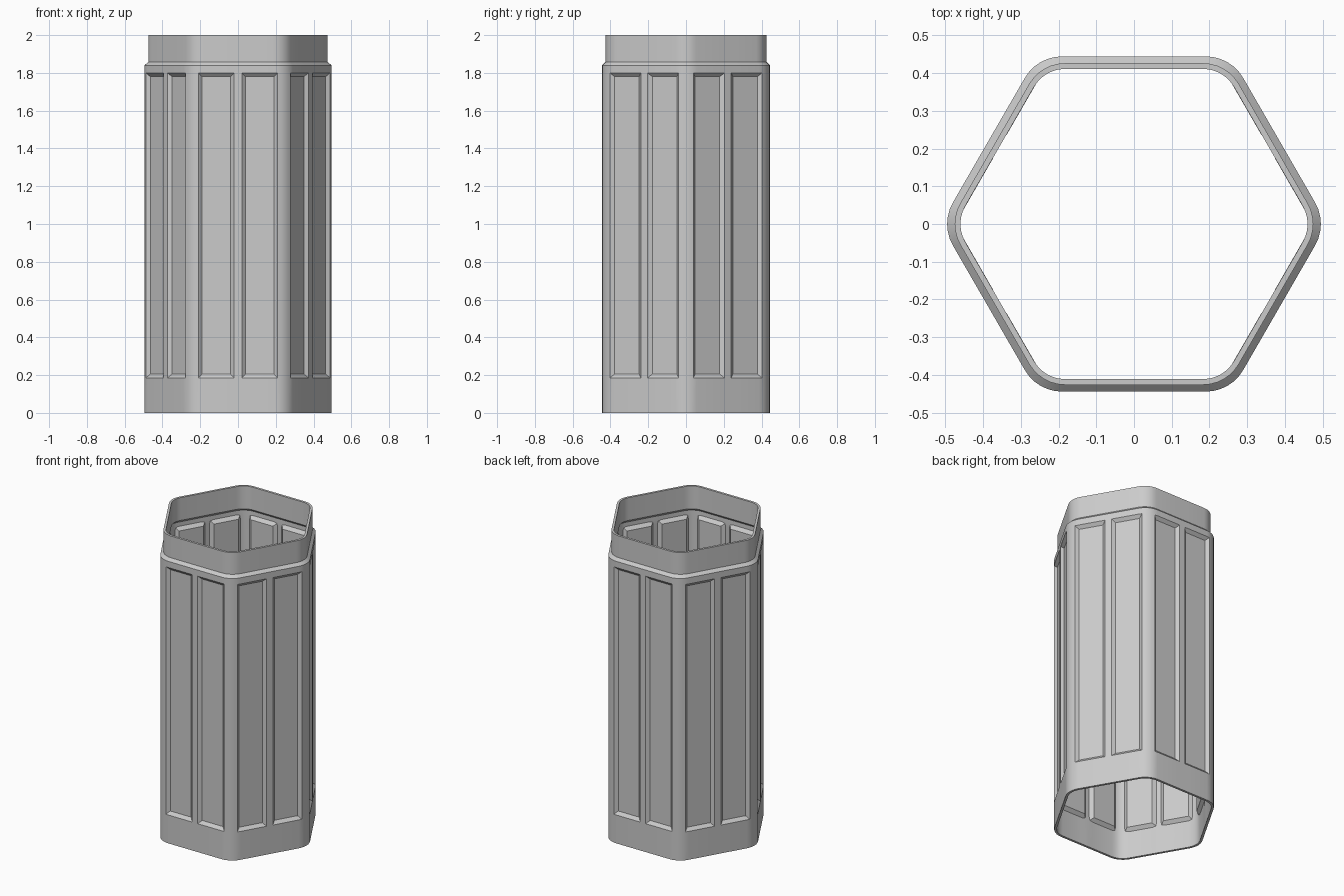
import bpy, bmesh, math
from mathutils import Vector, Matrix

cube = bpy.data.objects.get("Cube")
if cube:
    bpy.data.objects.remove(cube, do_unlink=True)

APOTHEM = 0.444      # centre to flat side
RADIUS = 0.114       # rounding of the six corners
ARC_STEPS = 6
RECESS = 0.018       # depth of the pressed panels
NECK = 0.426 / APOTHEM

grey = bpy.data.materials.new("Light grey")
grey.use_nodes = True
colour = (0.6, 0.6, 0.6, 1)
grey.diffuse_color = colour
grey.node_tree.nodes["Principled BSDF"].inputs["Base Color"].default_value = colour


def side_points():
    """One side of the hexagon facing -y, with half of each corner: (point, panel role)."""
    flat = APOTHEM / math.sqrt(3) - RADIUS * math.tan(math.pi / 6)
    half = [(0.02, 0, "edge"), (0.04, 0, "panel"), (flat, 0, "panel")]
    for i in range(1, ARC_STEPS // 2 + 1):
        a = math.radians(60) * i / ARC_STEPS
        half.append((flat + RADIUS * math.sin(a), RADIUS * (1 - math.cos(a)),
                     "edge" if i == 1 else "corner"))
    right = [(Vector((x, -APOTHEM + d, 0)), role) for x, d, role in half]
    left = [(Vector((-p.x, p.y, 0)), role) for p, role in reversed(right)]
    return left[1:] + right      # neighbouring sides share the corner tip


# Rows from bottom to top: height, ring scale, whether panels are pressed in
rows = [(0, 1, False), (0.185, 1, False), (0.205, 1, True), (1.78, 1, True),
        (1.80, 1, False), (1.84, 1, False), (1.858, NECK, False), (2.0, NECK, False)]

bm = bmesh.new()
grid = []
for z, scale, pressed in rows:
    ring = []
    for side in range(6):
        turn = Matrix.Rotation(math.radians(60) * side, 3, 'Z')
        for point, role in side_points():
            p = point * scale
            sunk = pressed and role == "panel"
            if sunk:
                p.y += RECESS
            p = turn @ p
            ring.append((bm.verts.new((p.x, p.y, z)), sunk))
    grid.append(ring)

# Skin between rows; panel bevel corners are mitred along their diagonal
for low, high in zip(grid, grid[1:]):
    n = len(low)
    for i in range(n):
        j = (i + 1) % n
        cell = [low[i], low[j], high[j], high[i]]
        verts = [v for v, _ in cell]
        sunk = [s for _, s in cell]
        if sum(sunk) == 1:
            k = sunk.index(True)
            a, b, c, d = verts[k:] + verts[:k]
            bm.faces.new((a, b, c))
            bm.faces.new((a, c, d))
        else:
            bm.faces.new(verts)

mesh = bpy.data.meshes.new("hexagonal_sleeve")
bm.to_mesh(mesh)
bm.free()
mesh.materials.append(grey)
sleeve = bpy.data.objects.new("hexagonal_sleeve", mesh)
bpy.context.collection.objects.link(sleeve)

# Thin wall, so the panels stand out on the inside
wall = sleeve.modifiers.new("wall", 'SOLIDIFY')
wall.thickness = 0.015
wall.offset = -1
wall.use_even_offset = True

bpy.ops.object.select_all(action='DESELECT')
sleeve.select_set(True)
bpy.context.view_layer.objects.active = sleeve
bpy.ops.object.modifier_apply(modifier=wall.name)
bpy.ops.object.shade_smooth_by_angle(angle=math.radians(25))
